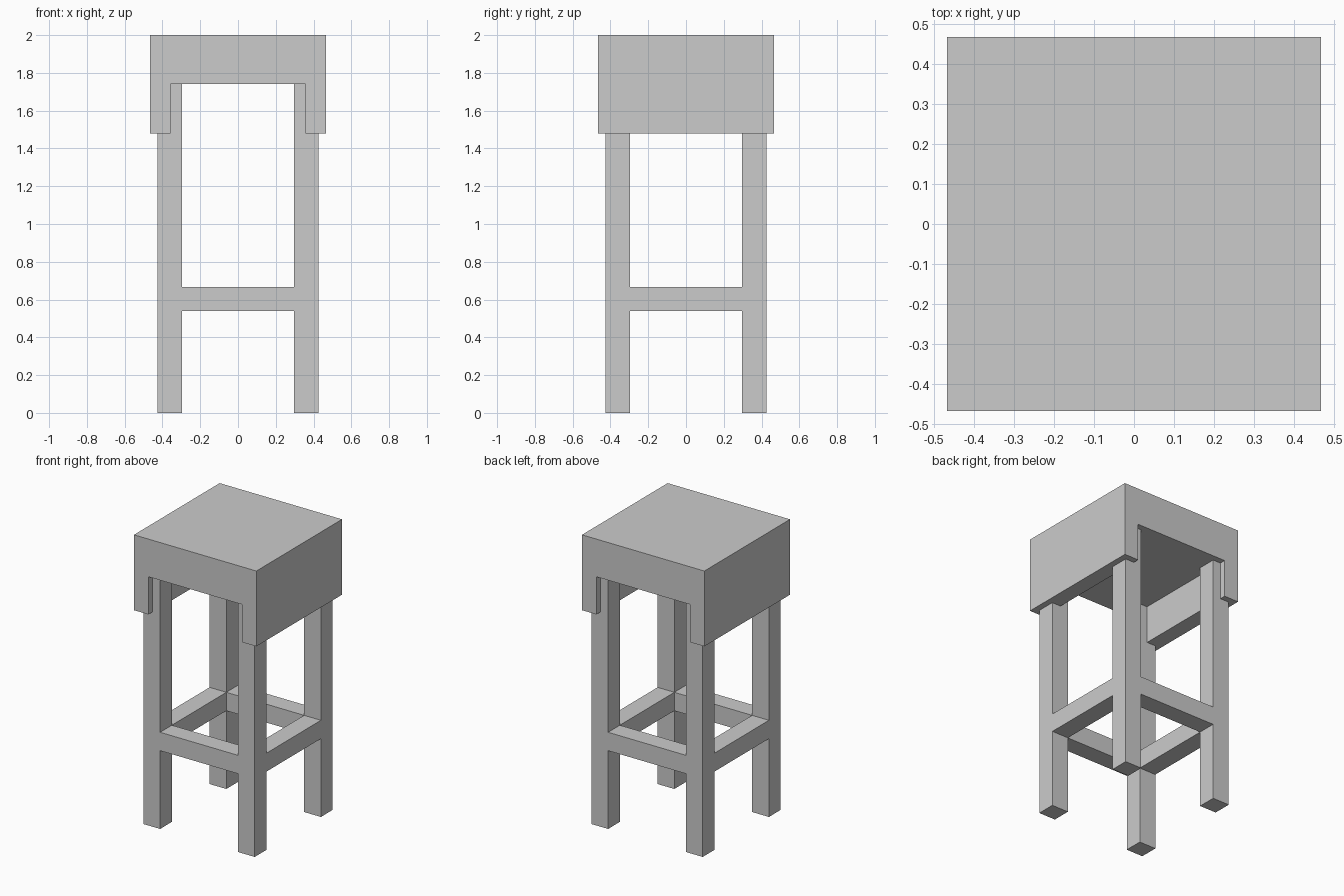
import bpy

if "Cube" in bpy.data.objects:
    bpy.data.objects.remove(bpy.data.objects["Cube"])

SEAT, RECESS = 0.467, 0.357       # half width of seat, half width of its channel
OUT, IN = 0.425, 0.297            # outer and inner faces of the legs
SKIRT, UNDER, TOP = 1.48, 1.74, 2.0
BAR_LOW, BAR_HIGH = 0.54, 0.667


def extrude(name, profile, y0, y1, mirror=(False, False)):
    """Extrude an (x, z) profile from y0 to y1, optionally mirrored in x / y."""
    n = len(profile)
    verts = [(x, y, z) for y in (y0, y1) for x, z in profile]
    faces = [tuple(range(n)), tuple(range(2 * n - 1, n - 1, -1))]
    faces += [((i + 1) % n, i, n + i, n + (i + 1) % n) for i in range(n)]
    mesh = bpy.data.meshes.new(name)
    mesh.from_pydata(verts, [], faces)
    obj = bpy.data.objects.new(name, mesh)
    bpy.context.collection.objects.link(obj)
    if any(mirror):
        mod = obj.modifiers.new("Mirror", 'MIRROR')
        mod.use_axis = (mirror[0], mirror[1], False)
        mod.use_mirror_merge = False
    return obj


def rect(x0, x1, z0, z1):
    return [(x0, z0), (x1, z0), (x1, z1), (x0, z1)]


# Seat: thick slab with a deep skirt on the left and right sides
extrude("seat", [(-SEAT, SKIRT), (-RECESS, SKIRT), (-RECESS, UNDER),
                 (RECESS, UNDER), (RECESS, SKIRT), (SEAT, SKIRT),
                 (SEAT, TOP), (-SEAT, TOP)], -SEAT, SEAT)

# Legs: shouldered at the top to fit under the skirt and inside the channel
extrude("legs", [(IN, 0), (OUT, 0), (OUT, SKIRT), (RECESS, SKIRT),
                 (RECESS, UNDER), (IN, UNDER)], -OUT, -IN, (True, True))

# Stretchers: flush bars between the legs
extrude("front_back_stretchers", rect(-IN, IN, BAR_LOW, BAR_HIGH),
        -OUT, -IN, (False, True))
extrude("side_stretchers", rect(IN, OUT, BAR_LOW, BAR_HIGH),
        -IN, IN, (True, False))
